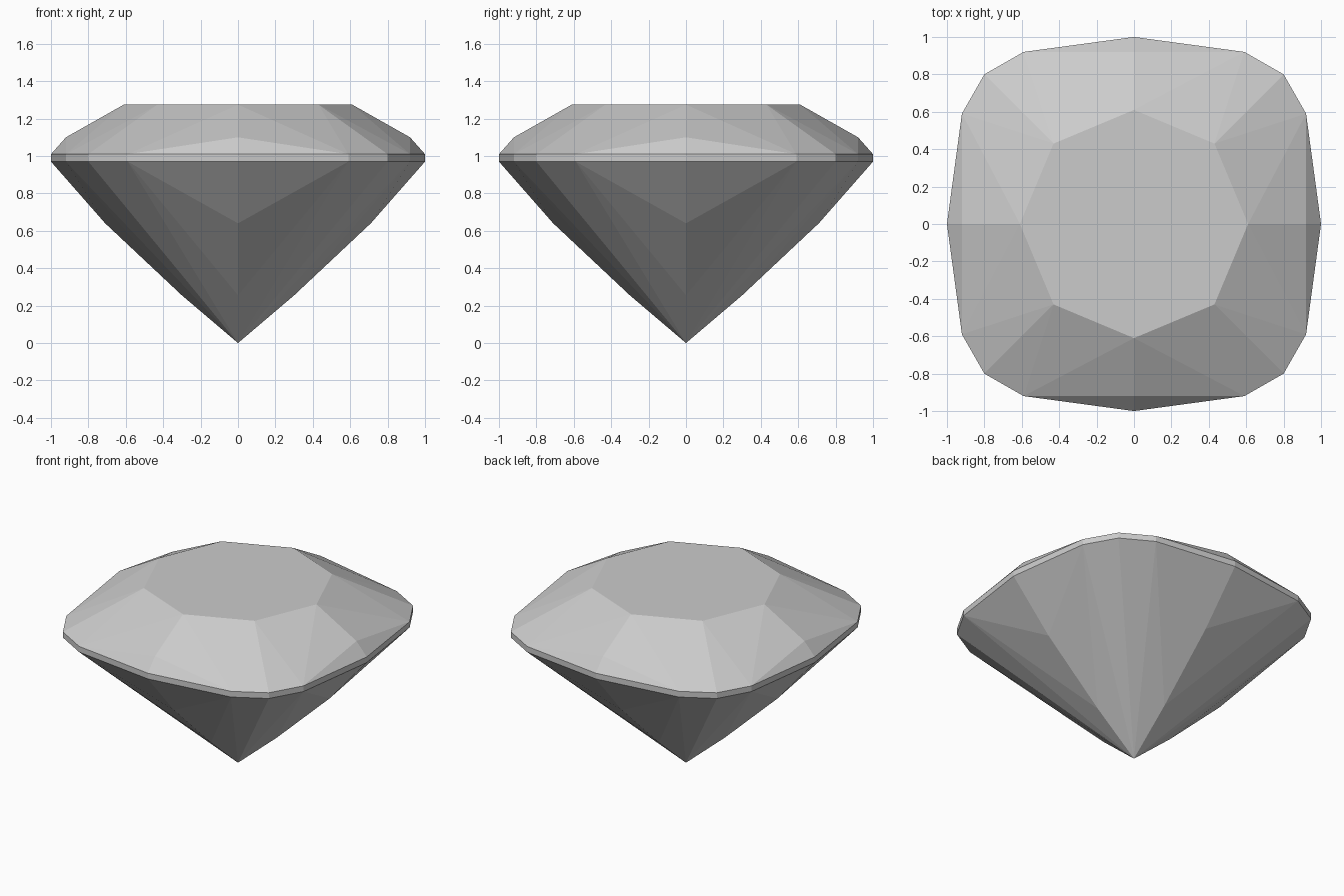
import bpy, bmesh
from math import pi
from mathutils import Matrix, Vector

cube = bpy.data.objects.get("Cube")
if cube:
    bpy.data.objects.remove(cube, do_unlink=True)

mat = bpy.data.materials.new("gem_grey")
mat.use_nodes = True
COLOR = (0.6, 0.6, 0.6, 1)
mat.diffuse_color = COLOR
mat.node_tree.nodes["Principled BSDF"].inputs["Base Color"].default_value = COLOR

GIRDLE_TOP, GIRDLE_LOW, TABLE = 1.01, 0.97, 1.275

# Quarter of the cushion-shaped outline, from the +x axis towards +y
OUTLINE = [(1, 0), (0.92, 0.59), (0.8, 0.8), (0.59, 0.92), (0, 1)]


def ring(z):
    return [Vector((x, y, z)) for x, y in OUTLINE]


def quarter_turn(v):
    return Matrix.Rotation(pi / 2, 3, 'Z') @ Vector(v)


def build(name, facets, cap=None):
    """Repeat one quarter of facets around z, weld and add an optional flat cap."""
    bm = bmesh.new()
    for k in range(4):
        rot = Matrix.Rotation(k * pi / 2, 3, 'Z')
        for facet in facets:
            bm.faces.new([bm.verts.new(rot @ Vector(p)) for p in facet])
    if cap:
        pts = [Matrix.Rotation(k * pi / 2, 3, 'Z') @ Vector(p) for k in range(4) for p in cap]
        bm.faces.new([bm.verts.new(p) for p in pts])
    bmesh.ops.remove_doubles(bm, verts=bm.verts, dist=0.0005)
    # Turn every facet outwards from the middle of the stone
    bm.normal_update()
    middle = Vector((0, 0, 0.95))
    for f in bm.faces:
        if f.normal.dot(f.calc_center_median() - middle) < 0:
            f.normal_flip()
    mesh = bpy.data.meshes.new(name)
    bm.to_mesh(mesh)
    bm.free()
    mesh.materials.append(mat)
    obj = bpy.data.objects.new(name, mesh)
    bpy.context.collection.objects.link(obj)
    return obj


def side_facets(p, q, chain):
    """Fan of triangles from girdle corner q along an axis chain starting at p."""
    points = [p] + chain
    return [(a, b, q) for a, b in zip(points, points[1:])]


# Crown: table octagon, star, main and girdle facets
p0, p1, p2, p3, p4 = ring(GIRDLE_TOP)
axis_table = Vector((0.61, 0, TABLE))
corner_table = Vector((0.43, 0.43, TABLE))
crown_chain = [Vector((0.92, 0, 1.1)), axis_table]
crown = side_facets(p0, p1, crown_chain)
crown += side_facets(p4, p3, [quarter_turn(v) for v in crown_chain])
crown += [(axis_table, p1, corner_table), (corner_table, p1, p2),
          (corner_table, p2, p3), (corner_table, p3, quarter_turn(axis_table))]
build("crown", crown, cap=[axis_table, corner_table])

# Girdle: thin upright band
top, low = ring(GIRDLE_TOP), ring(GIRDLE_LOW)
build("girdle", [(low[i], low[i + 1], top[i + 1], top[i]) for i in range(4)])

# Pavilion: facets running down to the pointed culet
q0, q1, q2, q3, q4 = low
culet = Vector((0, 0, 0))
pavilion_chain = [Vector((0.71, 0, 0.64)), Vector((0.3, 0, 0.255)), culet]
pavilion = side_facets(q0, q1, pavilion_chain)
pavilion += side_facets(q4, q3, [quarter_turn(v) for v in pavilion_chain])
pavilion += [(culet, q1, q2), (culet, q2, q3)]
build("pavilion", pavilion)
